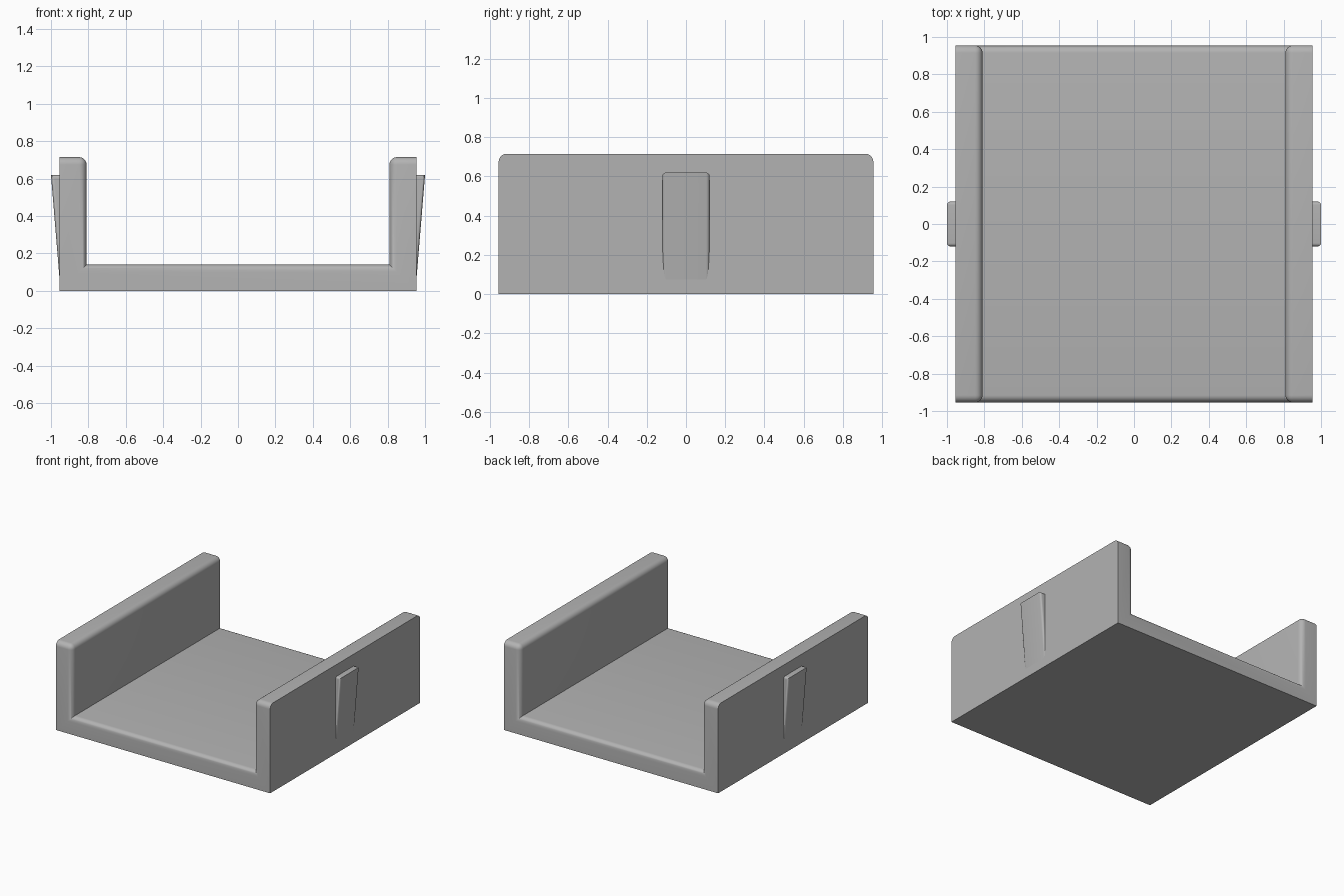
import bpy, bmesh

cube = bpy.data.objects.get("Cube")
if cube:
    bpy.data.objects.remove(cube, do_unlink=True)

HALF, HEIGHT, INNER, FLOOR, ROUND = 0.955, 0.715, 0.81, 0.14, 0.04

grey = bpy.data.materials.new("plain grey")
grey.use_nodes = True
grey.diffuse_color = (0.45, 0.45, 0.45, 1)
grey.node_tree.nodes["Principled BSDF"].inputs["Base Color"].default_value = (0.45, 0.45, 0.45, 1)


def rounded_prism(name, profile, depth, rule, radius):
    """Extrude an x-z profile along y and round the edges picked by the rule."""
    bm = bmesh.new()
    face = bm.faces.new([bm.verts.new((x, -depth, z)) for x, z in profile])
    new = bmesh.ops.extrude_face_region(bm, geom=[face])["geom"]
    for v in new:
        if isinstance(v, bmesh.types.BMVert):
            v.co.y = depth
    bmesh.ops.recalc_face_normals(bm, faces=bm.faces)
    edges = [e for e in bm.edges if rule(*[v.co for v in e.verts])]
    bmesh.ops.bevel(bm, geom=edges, offset=radius, segments=6, profile=0.5,
                    affect="EDGES", clamp_overlap=True)
    mesh = bpy.data.meshes.new(name)
    bm.to_mesh(mesh)
    bm.free()
    mesh.materials.append(grey)
    obj = bpy.data.objects.new(name, mesh)
    bpy.context.collection.objects.link(obj)
    bpy.ops.object.select_all(action="DESELECT")
    obj.select_set(True)
    bpy.context.view_layer.objects.active = obj
    bpy.ops.object.shade_smooth_by_angle(angle=0.6)
    return obj


# Channel: round the end edges of floor and walls, and the inner top edges
def channel_rule(a, b):
    if abs(a.y - b.y) > 0.1:
        return a.z > 0.5 and abs(a.x) < 0.9
    outer_side = abs(a.x) > 0.9 and abs(b.x) > 0.9 and a.x * b.x > 0
    underside = a.z < 0.01 and b.z < 0.01
    return not outer_side and not underside


half = [(HALF, 0), (HALF, HEIGHT), (INNER, HEIGHT), (INNER, FLOOR)]
profile = half + [(-x, z) for x, z in reversed(half)]
rounded_prism("channel_tray", profile, HALF, channel_rule, ROUND)


# Clips: tapered wedges on the outer walls with rounded sloping side edges
def clip_rule(a, b):
    sloping = a.y == b.y and max(abs(a.x), abs(b.x)) > 0.99 and abs(a.z - b.z) > 0.1
    top_end = a.y == b.y and min(a.z, b.z) > 0.6
    return sloping or top_end


for side, name in ((1, "left_clip"), (-1, "right_clip")):
    wedge = [(0.93, 0.05), (0.953, 0.05), (1.0, 0.62), (0.93, 0.62)]
    rounded_prism(name, [(side * x, z) for x, z in wedge], 0.12, clip_rule, 0.018)
